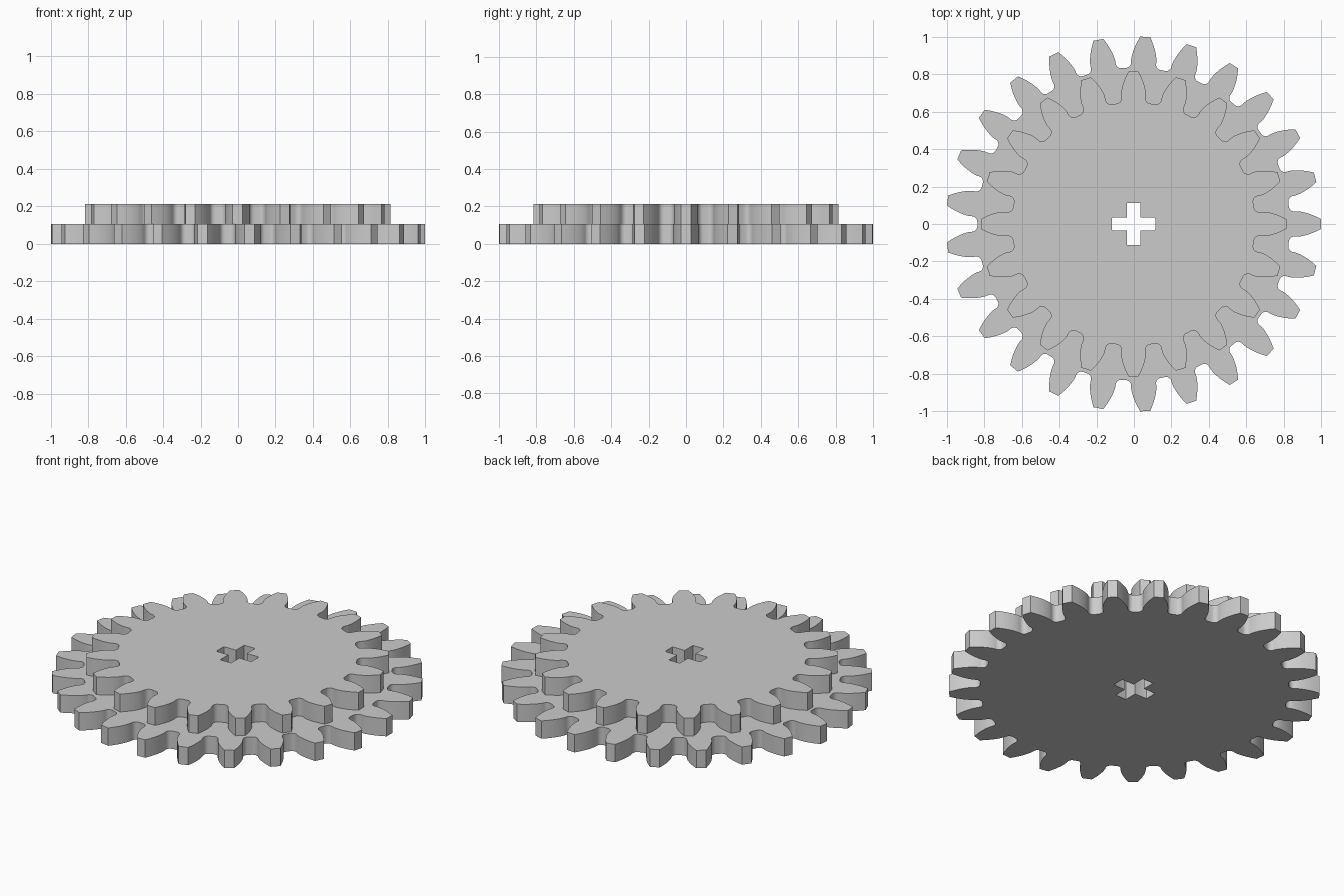
import bpy, bmesh
from math import pi, sqrt, tan, acos, cos, sin, radians

if "Cube" in bpy.data.objects:
    bpy.data.objects.remove(bpy.data.objects["Cube"])

MODULE = 2.0014 / 27      # tooth size shared by both gears
LAYER = 0.106             # thickness of each gear
SHIFT_X = -0.0025

grey = bpy.data.materials.new("grey plastic")
grey.use_nodes = True
colour = (0.6, 0.6, 0.6, 1)
grey.diffuse_color = colour
grey.node_tree.nodes["Principled BSDF"].inputs["Base Color"].default_value = colour


def polar(r, a):
    return (r * cos(a), r * sin(a))


def involute(phi):
    return tan(phi) - phi


def gear_outline(teeth):
    """Involute gear profile with filleted roots."""
    pitch = MODULE * teeth / 2
    tip, root = pitch + MODULE, pitch - 1.25 * MODULE
    base = pitch * cos(radians(20))
    half = pi / (2 * teeth) + involute(radians(20))
    fillet = 0.38 * MODULE
    # One flank from valley to tip, as (radius, angle from tooth centre)
    flank = []
    centre_r = sqrt((root + fillet) ** 2)
    centre_a = half + fillet / centre_r
    for i in range(6):
        t = pi + i / 5 * pi / 2
        # Quarter round running from the root circle to the flank
        r = centre_r + fillet * cos(t)
        a = centre_a + fillet * sin(t) / centre_r
        flank.append((r, a))
    for i in range(8):
        r = base + (tip - base) * (i / 7) ** 1.5
        flank.append((r, half - involute(acos(min(1, base / r)))))
    points = []
    for k in range(teeth):
        mid = 2 * pi * k / teeth
        points += [polar(r, mid - a) for r, a in flank]
        points += [polar(r, mid + a) for r, a in reversed(flank)]
    return points


def axle_outline():
    """Cross-shaped hole, its sideways arms softly rounded at the ends."""
    w, end_x, end_y, c = 0.036, 0.116, 0.113, 0.01
    quarter = [(end_x, w - c), (end_x - 0.3 * c, w - 0.3 * c),
               (end_x - c, w), (w, w), (w, end_y)]
    points = []
    for sx, sy in ((1, 1), (-1, 1), (-1, -1), (1, -1)):
        part = [(x * sx, y * sy) for x, y in quarter]
        points += part if sx * sy > 0 else part[::-1]
    return points


def plate(name, outlines, z):
    """Fill the outlines, thicken them and turn the result into a mesh."""
    curve = bpy.data.curves.new(name + "_profile", "CURVE")
    curve.dimensions = "2D"
    curve.fill_mode = "BOTH"
    curve.extrude = LAYER / 2
    for outline in outlines:
        spline = curve.splines.new("POLY")
        spline.points.add(len(outline) - 1)
        for p, (x, y) in zip(spline.points, outline):
            p.co = (x, y, 0, 1)
        spline.use_cyclic_u = True
    helper = bpy.data.objects.new(name + "_profile", curve)
    bpy.context.collection.objects.link(helper)
    graph = bpy.context.evaluated_depsgraph_get()
    mesh = bpy.data.meshes.new_from_object(helper.evaluated_get(graph))
    bpy.data.objects.remove(helper)

    bm = bmesh.new()
    bm.from_mesh(mesh)
    bmesh.ops.remove_doubles(bm, verts=bm.verts, dist=0.0001)
    bmesh.ops.recalc_face_normals(bm, faces=bm.faces)
    bm.to_mesh(mesh)
    bm.free()
    mesh.materials.clear()
    mesh.materials.append(grey)
    obj = bpy.data.objects.new(name, mesh)
    bpy.context.collection.objects.link(obj)
    obj.location = (SHIFT_X, 0, z)
    bpy.ops.object.select_all(action="DESELECT")
    obj.select_set(True)
    bpy.context.view_layer.objects.active = obj
    bpy.ops.object.shade_smooth_by_angle(angle=radians(30))
    return obj


# Large gear below, small gear stacked on it, one axle hole through both
plate("large_gear", [gear_outline(25), axle_outline()], LAYER / 2)
plate("small_gear", [gear_outline(20), axle_outline()], LAYER * 1.5)
